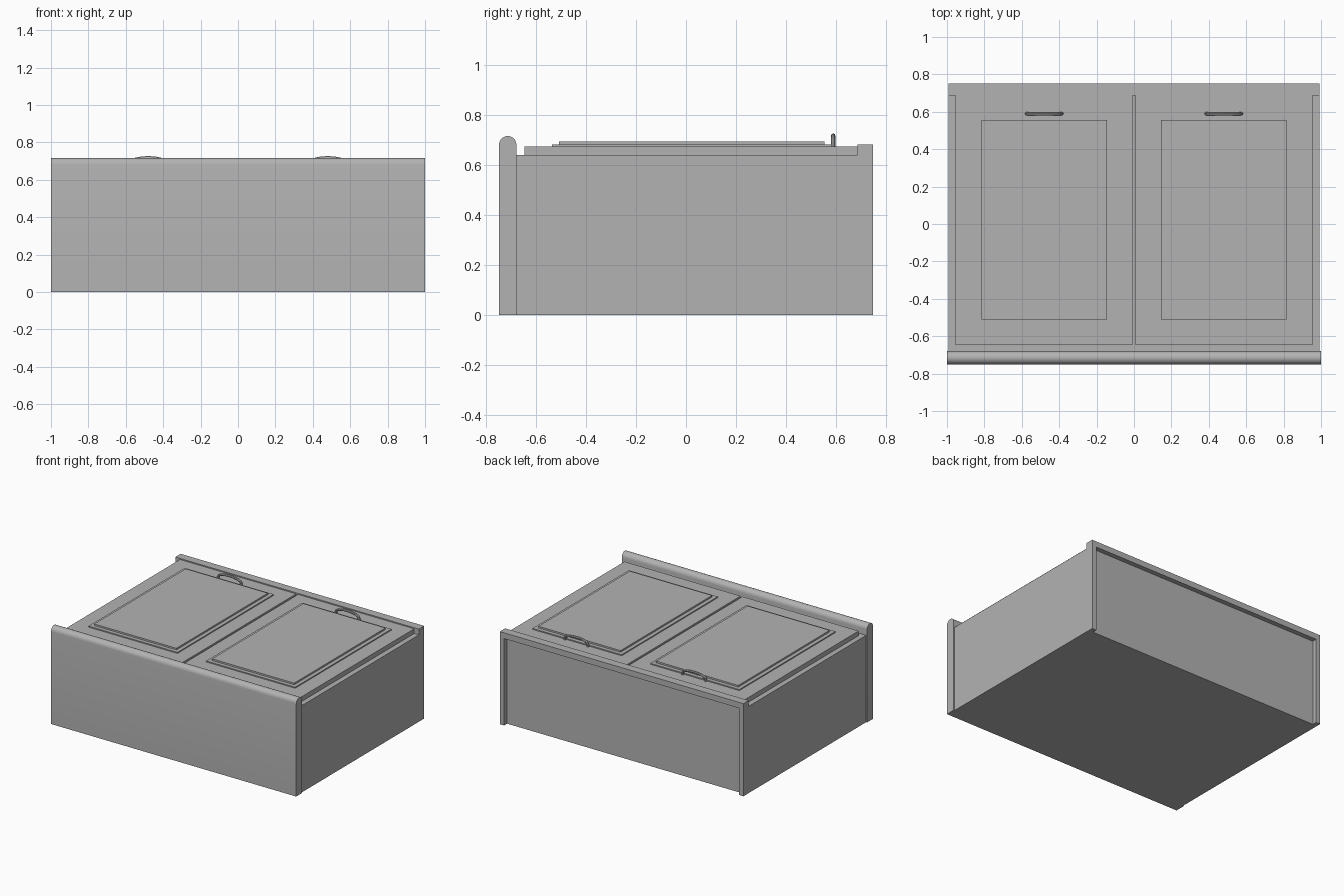
import bpy, bmesh, math
from mathutils import Vector

cube = bpy.data.objects.get("Cube")
if cube:
    bpy.data.objects.remove(cube, do_unlink=True)

GREY = (0.45, 0.45, 0.45, 1.0)
mat = bpy.data.materials.new("plain grey")
mat.use_nodes = True
mat.diffuse_color = GREY
mat.node_tree.nodes["Principled BSDF"].inputs["Base Color"].default_value = GREY


def finish(name, bm):
    bmesh.ops.recalc_face_normals(bm, faces=bm.faces)
    mesh = bpy.data.meshes.new(name)
    bm.to_mesh(mesh)
    bm.free()
    mesh.materials.append(mat)
    obj = bpy.data.objects.new(name, mesh)
    bpy.context.collection.objects.link(obj)
    return obj


def activate(obj):
    bpy.ops.object.select_all(action='DESELECT')
    obj.select_set(True)
    bpy.context.view_layer.objects.active = obj


def smooth(obj):
    activate(obj)
    bpy.ops.object.shade_smooth_by_angle(angle=math.radians(40))


def box(name, lo, hi):
    lo, hi = Vector(lo), Vector(hi)
    bm = bmesh.new()
    bmesh.ops.create_cube(bm, size=1)
    for v in bm.verts:
        v.co = (lo + hi) / 2 + v.co * (hi - lo)
    return finish(name, bm)


def extrude_x(name, profile, half):
    """Extrude a closed (y, z) profile from -half to half along x."""
    bm = bmesh.new()
    face = bm.faces.new([bm.verts.new((-half, y, z)) for y, z in profile])
    grown = bmesh.ops.extrude_face_region(bm, geom=[face])["geom"]
    moved = [g for g in grown if isinstance(g, bmesh.types.BMVert)]
    bmesh.ops.translate(bm, verts=moved, vec=(2 * half, 0, 0))
    return finish(name, bm)


# Cabinet body with a raised rail at the back edge
BODY, DOOR, RAIL = 0.64, 0.675, 0.683
body = extrude_x("cabinet_body", [(-0.68, 0), (0.75, 0), (0.75, RAIL),
                                  (0.688, RAIL), (0.688, BODY), (-0.68, BODY)], 0.993)

# Shallow recess in the back, open at the bottom
cutter = box("recess_cutter", (-0.958, 0.715, -0.1), (0.958, 0.9, BODY))
cutter.hide_render = True
cut = body.modifiers.new("recess", 'BOOLEAN')
cut.operation, cut.object, cut.solver = 'DIFFERENCE', cutter, 'EXACT'
activate(body)
bpy.ops.object.modifier_apply(modifier="recess")
bpy.data.objects.remove(cutter, do_unlink=True)

# Front slab with a rounded upper edge
R, CY, CZ = 0.035, -0.715, 0.682
arc = [(CY + R * math.cos(math.pi * i / 10), CZ + R * math.sin(math.pi * i / 10))
       for i in range(11)]
smooth(extrude_x("front_slab", [(CY - R, 0), (CY + R, 0)] + arc, 1.0))


def handle(name, cx):
    """Round bar bent into a shallow arch."""
    half = [(0.094, 0.0), (0.094, 0.012), (0.089, 0.024), (0.07, 0.034),
            (0.037, 0.041)]
    path = [(-x, z) for x, z in half] + [(0, 0.043)] + [p for p in reversed(half)]
    curve = bpy.data.curves.new(name, 'CURVE')
    curve.dimensions = '3D'
    curve.bevel_depth = 0.009
    curve.bevel_resolution = 2
    curve.use_fill_caps = True
    line = curve.splines.new('POLY')
    line.points.add(len(path) - 1)
    for p, (x, z) in zip(line.points, path):
        p.co = (cx + x, 0.59, DOOR + z, 1)
    obj = bpy.data.objects.new(name, curve)
    bpy.context.collection.objects.link(obj)
    curve.materials.append(mat)
    activate(obj)
    bpy.ops.object.convert(target='MESH')
    smooth(bpy.context.object)


# Two doors, each with a stepped panel and a handle
for side, s in (("left", 1), ("right", -1)):
    def slab(part, x0, x1, y0, y1, z0, z1):
        a, b = sorted((s * x0, s * x1))
        box(f"{side}_{part}", (a, y0, z0), (b, y1, z1))
    slab("door", 0.008, 0.955, -0.647, 0.688, BODY, DOOR)
    slab("panel_trim", 0.117, 0.843, -0.538, 0.583, DOOR, RAIL)
    slab("panel", 0.145, 0.815, -0.51, 0.555, RAIL, 0.695)
    handle(f"{side}_handle", s * 0.48)
